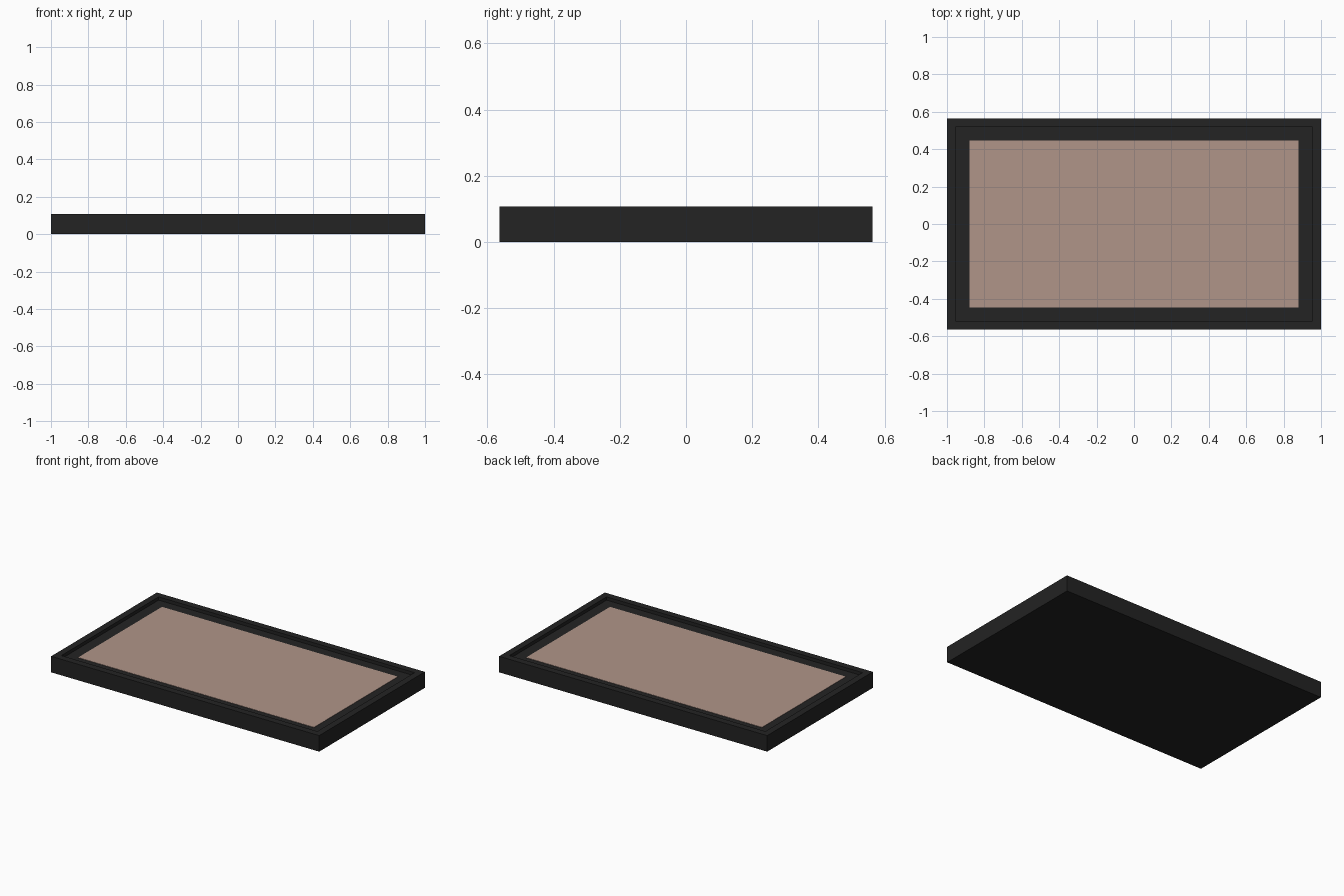
import bpy
import bmesh

if "Cube" in bpy.data.objects:
    bpy.data.objects.remove(bpy.data.objects["Cube"], do_unlink=True)


def material(name, color):
    mat = bpy.data.materials.new(name)
    mat.use_nodes = True
    mat.diffuse_color = color
    bsdf = next(n for n in mat.node_tree.nodes if n.type == "BSDF_PRINCIPLED")
    bsdf.inputs["Base Color"].default_value = color
    return mat


def finish(name, bm, mat):
    bmesh.ops.recalc_face_normals(bm, faces=bm.faces)
    mesh = bpy.data.meshes.new(name)
    bm.to_mesh(mesh)
    bm.free()
    mesh.materials.append(mat)
    obj = bpy.data.objects.new(name, mesh)
    bpy.context.collection.objects.link(obj)
    return obj


def rectangle_loft(name, rings, mat):
    """Loft through rectangles (half x, half y, z), capping both ends."""
    bm = bmesh.new()
    loops = [[bm.verts.new((sx * hx, sy * hy, z))
              for sx, sy in ((-1, -1), (1, -1), (1, 1), (-1, 1))]
             for hx, hy, z in rings]
    for a, b in zip(loops, loops[1:]):
        for i in range(4):
            j = (i + 1) % 4
            bm.faces.new((a[i], a[j], b[j], b[i]))
    bm.faces.new(loops[0][::-1])
    bm.faces.new(loops[-1])
    return finish(name, bm, mat)


black = material("frame black", (0.0168, 0.0168, 0.0168, 1))
tan = material("dusty tan", (0.434, 0.302, 0.250, 1))

# Shallow tray: closed base, raised rim and sunken border
HX, HY, TOP, FLOOR = 1.0, 0.563, 0.108, 0.086
RIM = 0.045
rectangle_loft("frame", [(HX, HY, 0), (HX, HY, TOP),
                         (HX - RIM, HY - RIM, TOP),
                         (HX - RIM, HY - RIM, FLOOR)], black)

# Thin panel lying on the sunken floor
rectangle_loft("panel", [(0.88, 0.447, FLOOR - 0.002),
                         (0.88, 0.447, FLOOR + 0.002)], tan)
